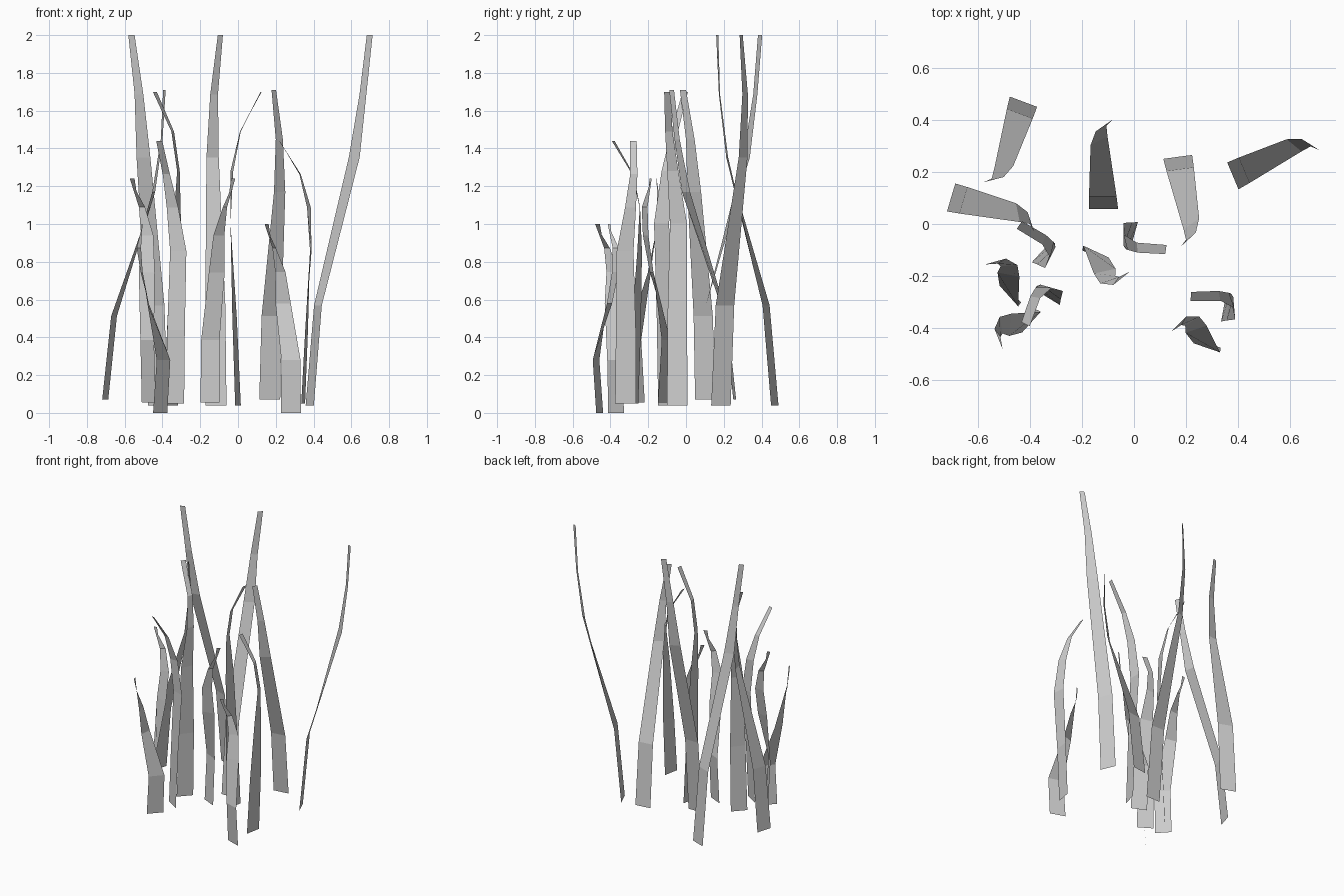
import bpy
from math import radians, cos, sin

# Blade shapes: rows of (height fraction, left edge x, y, right edge x, y)
TALL = [(0, -.056, 0, .056, 0), (.27, -.056, .048, .05, .048),
        (.67, -.05, .245, .015, .28), (.84, -.03, .298, .011, .32),
        (1, .01, .323, .037, .345)]
BACK_CURL = [(0, -.056, 0, .056, 0), (.28, -.048, -.02, .058, -.015),
             (.58, -.038, -.052, .048, -.028), (.747, .005, -.04, .058, -.01),
             (.873, .022, .017, .058, .031), (1, 0, .13, .035, .134)]
SIDE_CURL = [(0, -.056, 0, .056, 0), (.28, -.06, .018, .047, .018),
             (.58, .022, -.062, .09, -.01), (.747, .06, -.086, .1, -.035),
             (.873, .108, -.07, .115, -.033), (1, .145, .005, .13, -.015)]


def blade(name, shape, x, y, z0, z1, angle):
    """A single-sheet grass blade, rotated about z and stretched z0..z1."""
    c, s = cos(radians(angle)), sin(radians(angle))
    verts = []
    for f, lx, ly, rx, ry in shape:
        for u, v in ((lx, ly), (rx, ry)):
            verts.append((x + u * c - v * s, y + u * s + v * c, z0 + f * (z1 - z0)))
    faces = [(2 * i, 2 * i + 1, 2 * i + 3, 2 * i + 2) for i in range(len(shape) - 1)]
    me = bpy.data.meshes.new(name)
    me.from_pydata(verts, [], faces)
    me.update()
    bpy.context.collection.objects.link(bpy.data.objects.new(name, me))


# Placement: x, y, base z, tip z, rotation
groups = {
    "tall_blade": (TALL, [
        (-.425, .47, .04, 2.0, 159.5), (-.117, .058, .04, 2.0, 0),
        (.38, .185, .04, 2.0, -67.3), (-.703, .102, .07, 1.71, -106.6),
        (.168, .258, .07, 1.71, 187.7)]),
    "back_curled_blade": (BACK_CURL, [
        (0, -.046, .04, 1.70, 254.5), (-.355, -.106, .04, 1.70, 47.5),
        (.345, -.32, .05, 1.44, 79.5), (-.333, -.282, .05, 1.44, 148.5)]),
    "side_curled_blade": (SIDE_CURL, [
        (-.472, -.26, .055, 1.24, 132), (-.148, -.125, .055, 1.24, -25),
        (.28, -.457, 0, 1.0, 161), (-.412, -.37, 0, 1.0, -132)]),
}
for name, (shape, places) in groups.items():
    for i, p in enumerate(places):
        blade(f"{name}_{i + 1}", shape, *p)
